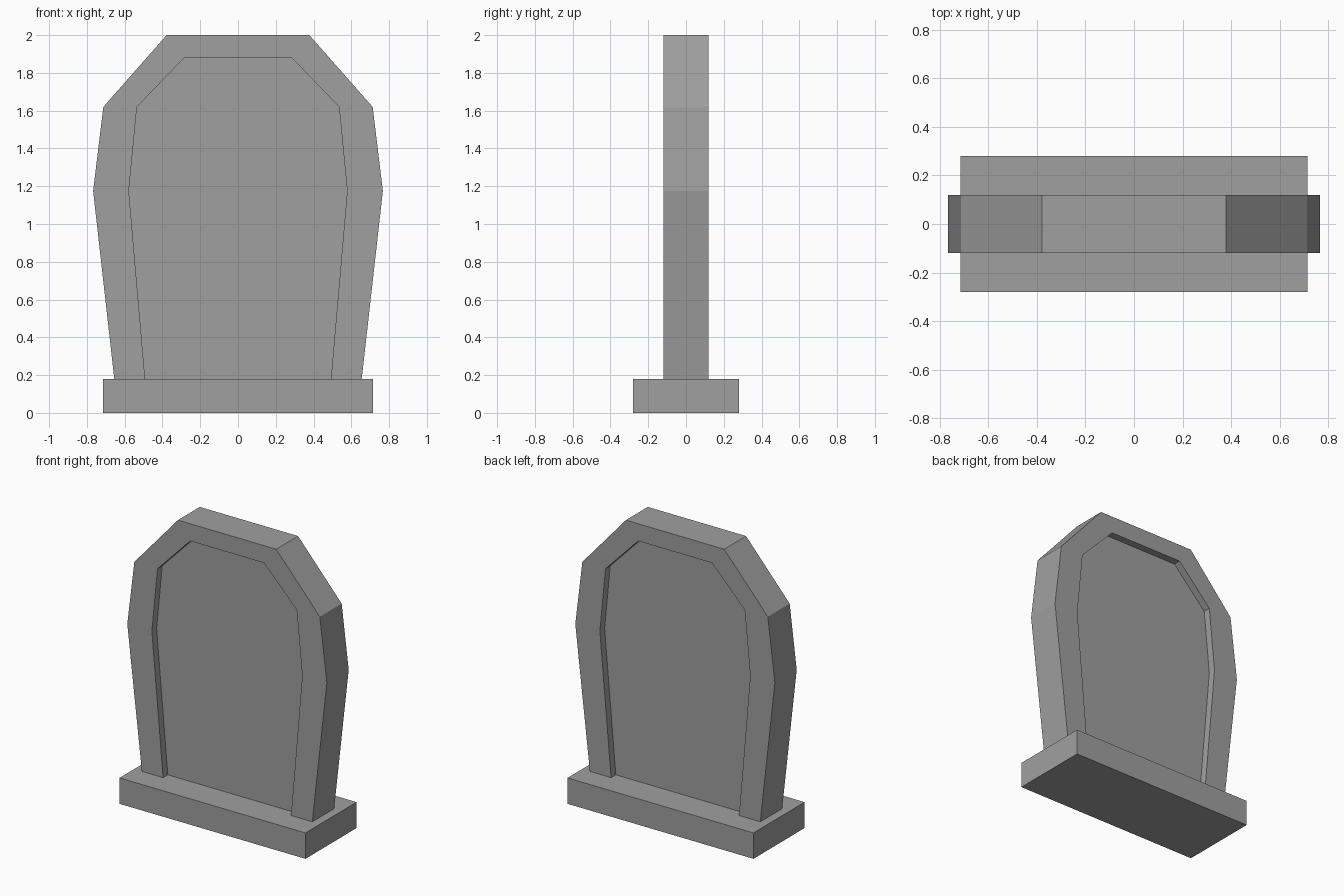
import bpy, bmesh

cube = bpy.data.objects.get("Cube")
if cube:
    bpy.data.objects.remove(cube)

# Stone colour
stone = bpy.data.materials.new("grey_stone")
stone.use_nodes = True
grey = (0.35, 0.35, 0.35, 1)
stone.diffuse_color = grey
stone.node_tree.nodes["Principled BSDF"].inputs["Base Color"].default_value = grey


def finish(name, bm):
    bmesh.ops.recalc_face_normals(bm, faces=bm.faces)
    mesh = bpy.data.meshes.new(name)
    bm.to_mesh(mesh)
    bm.free()
    mesh.materials.append(stone)
    obj = bpy.data.objects.new(name, mesh)
    bpy.context.collection.objects.link(obj)
    return obj


def arch(half):
    """Mirror a half outline into an arch open at the bottom."""
    return half + [(-x, z) for x, z in reversed(half)]


BASE_TOP = 0.18

# Plinth
bm = bmesh.new()
bmesh.ops.create_cube(bm, size=1)
bmesh.ops.scale(bm, vec=(1.43, 0.56, BASE_TOP), verts=bm.verts)
bmesh.ops.translate(bm, vec=(0, 0, BASE_TOP / 2), verts=bm.verts)
finish("plinth", bm)

# Upright slab: raised border around a recessed panel on both faces
outer = arch([(0.655, BASE_TOP), (0.767, 1.175), (0.713, 1.62), (0.378, 2.0)])
inner = arch([(0.492, BASE_TOP), (0.578, 1.175), (0.535, 1.62), (0.284, 1.88)])
FACE, PANEL = 0.12, 0.068
layers = [(inner, -PANEL), (inner, -FACE), (outer, -FACE),
          (outer, FACE), (inner, FACE), (inner, PANEL)]

bm = bmesh.new()
rows = [[bm.verts.new((x, y, z)) for x, z in shape] for shape, y in layers]
for a, b in zip(rows, rows[1:]):
    for i in range(len(a) - 1):
        bm.faces.new((a[i], a[i + 1], b[i + 1], b[i]))
# Front and back panels, then the underside
bm.faces.new(rows[0])
bm.faces.new(rows[-1])
bm.faces.new([r[0] for r in rows] + [r[-1] for r in reversed(rows)])
finish("headstone_slab", bm)
